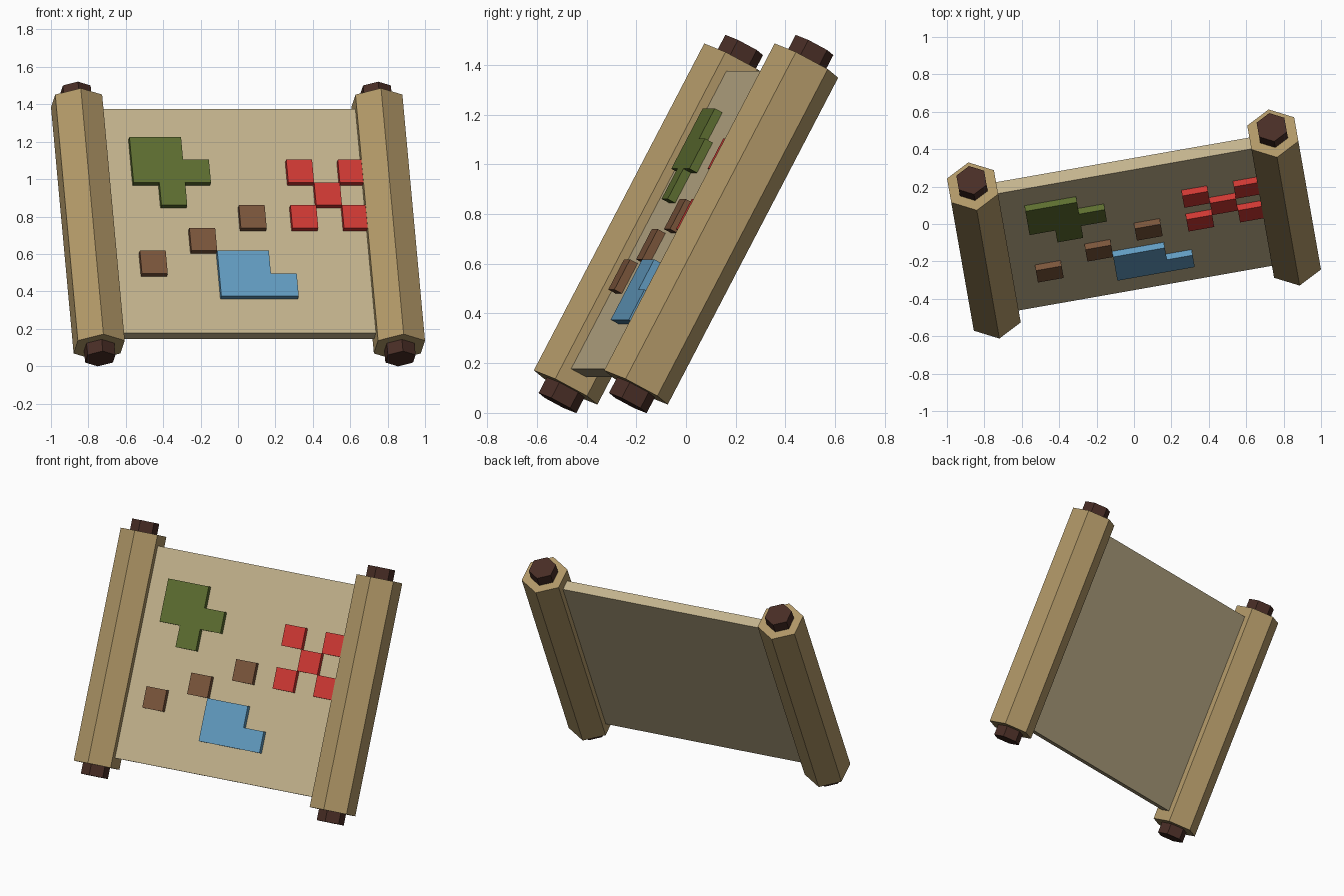
import bpy, bmesh
from math import radians, sin, cos, pi
from mathutils import Matrix, Vector

cube = bpy.data.objects.get("Cube")
if cube:
    bpy.data.objects.remove(cube, do_unlink=True)


def material(name, r, g, b):
    lin = [((c / 255 + 0.055) / 1.055) ** 2.4 for c in (r, g, b)]
    m = bpy.data.materials.new(name)
    m.use_nodes = True
    m.diffuse_color = (*lin, 1)
    bsdf = next(n for n in m.node_tree.nodes if n.type == "BSDF_PRINCIPLED")
    bsdf.inputs["Base Color"].default_value = (*lin, 1)
    return m


wood = material("tan wood", 176, 151, 103)
dark = material("dark wood", 72, 45, 37)
paper = material("parchment", 195, 179, 141)
green = material("forest green", 93, 110, 48)
red = material("marker red", 206, 56, 51)
blue = material("lake blue", 98, 156, 193)
brown = material("trail brown", 122, 85, 59)

# The whole scroll leans back and is turned a little
FRAME = (Matrix.Translation((0, 0, 0.76)) @ Matrix.Rotation(radians(10), 4, "Z")
         @ Matrix.Rotation(radians(-27.9), 4, "X"))


def prism(name, outlines, low, high, place, mat):
    """Extrude flat outlines from low to high; place(a, b, h) gives the point."""
    bm = bmesh.new()
    for outline in outlines:
        ends = [[bm.verts.new(place(a, b, h)) for a, b in outline] for h in (low, high)]
        n = len(outline)
        for end in ends:
            bm.faces.new(end)
        for i in range(n):
            j = (i + 1) % n
            bm.faces.new((ends[0][i], ends[0][j], ends[1][j], ends[1][i]))
    bmesh.ops.recalc_face_normals(bm, faces=bm.faces)
    mesh = bpy.data.meshes.new(name)
    bm.to_mesh(mesh)
    bm.free()
    mesh.materials.append(mat)
    obj = bpy.data.objects.new(name, mesh)
    obj.matrix_world = FRAME
    bpy.context.collection.objects.link(obj)
    return obj


def hexagon(x, radius):
    return [(x + radius * sin(i * pi / 3), radius * cos(i * pi / 3)) for i in range(6)]


def upright(a, b, h):
    return Vector((a, b, h))


def facing(a, b, h):
    return Vector((a, -h, b))


def on_grid(a, b, h):
    return Vector((0.14 * a, -h, 0.077 + 0.1375 * b))


def square(a, b):
    return [(a, b), (a + 1, b), (a + 1, b + 1), (a, b + 1)]


# Hexagonal rollers with a dark knob at each end
for side, x in (("right", -0.815), ("left", 0.815)):
    prism(side + "_roller", [hexagon(x, 0.147)], -0.744, 0.744, upright, wood)
    for end, s in (("top", 1), ("bottom", -1)):
        prism(f"{side}_{end}_knob", [hexagon(x, 0.087)], s * 0.74, s * 0.815, upright, dark)

# Parchment sheet between the rollers
W, H, T = 0.8, 0.678, 0.035
prism("sheet", [[(-W, -H), (W, -H), (W, H), (-W, H)]], -T, T, facing, paper)

# Raised map markings laid out on a square grid
forest = [(-4, 3), (-4, 1), (-3, 1), (-3, 0), (-2, 0), (-2, 1), (-1, 1), (-1, 2), (-2, 2), (-2, 3)]
lake = [(-1, -2), (-1, -4), (2, -4), (2, -3), (1, -3), (1, -2)]
cross = [square(*c) for c in ((2, 1), (4, 1), (3, 0), (2, -1), (4, -1))]
trail = [square(*c) for c in ((0, -1), (-2, -2), (-4, -3))]
for name, outlines, mat in (("forest_patch", [forest], green), ("lake_patch", [lake], blue),
                            ("cross_mark", cross, red), ("trail_dashes", trail, brown)):
    prism(name, outlines, T - 0.005, 0.07, on_grid, mat)
